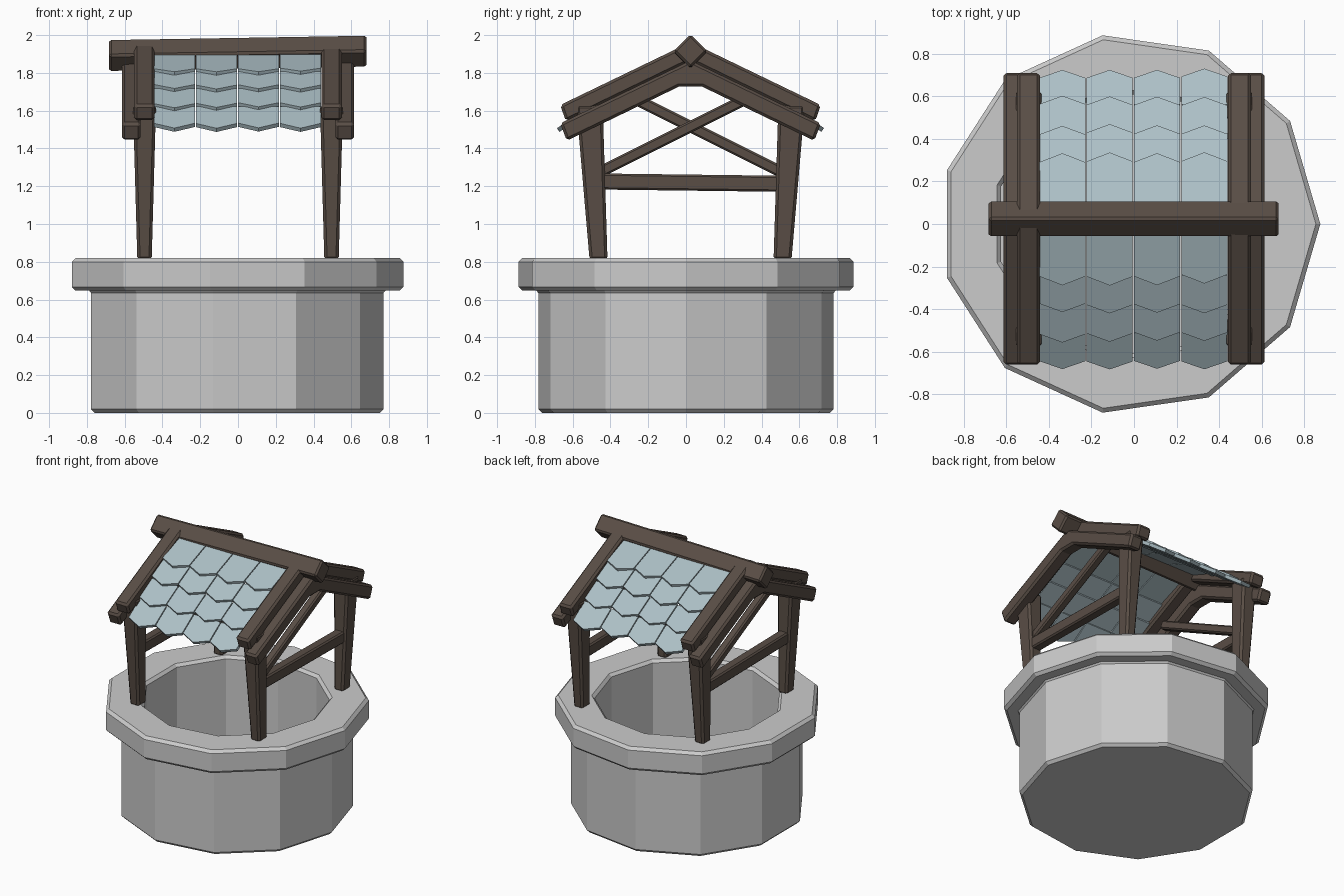
import bpy, bmesh, math, random
from mathutils import Vector

if "Cube" in bpy.data.objects:
    bpy.data.objects.remove(bpy.data.objects["Cube"])

random.seed(4)
CY = 0.024  # centre line of the timber frame in y


def material(name, rgb):
    m = bpy.data.materials.new(name)
    m.diffuse_color = (*rgb, 1)
    m.use_nodes = True
    m.node_tree.nodes["Principled BSDF"].inputs["Base Color"].default_value = m.diffuse_color
    return m


WOOD = material("dark_wood", (0.10, 0.075, 0.06))
SLATE = material("pale_slate", (0.42, 0.53, 0.57))


def prism(bm, a, b):
    """Solid between two matching loops of points."""
    va, vb = [bm.verts.new(p) for p in a], [bm.verts.new(p) for p in b]
    n = len(a)
    bm.faces.new(va)
    bm.faces.new(vb[::-1])
    for i in range(n):
        bm.faces.new((va[i], vb[i], vb[(i + 1) % n], va[(i + 1) % n]))


def finish(name, bm, mat=None, bevel=0):
    bmesh.ops.recalc_face_normals(bm, faces=bm.faces)
    me = bpy.data.meshes.new(name)
    bm.to_mesh(me)
    bm.free()
    ob = bpy.data.objects.new(name, me)
    bpy.context.collection.objects.link(ob)
    if mat:
        me.materials.append(mat)
    if bevel:
        mod = ob.modifiers.new("bevel", 'BEVEL')
        mod.width, mod.segments = bevel, 1
    return ob


def solid(name, a, b, mat, bevel):
    bm = bmesh.new()
    prism(bm, a, b)
    return finish(name, bm, mat, bevel)


def rect(x, y, z, wx, wy):
    return [(x + i * wx / 2, y + j * wy / 2, z)
            for i, j in ((-1, -1), (1, -1), (1, 1), (-1, 1))]


def bar(name, x, p, q, width, height):
    """Beam in the yz plane from p to q."""
    d = (Vector(q) - Vector(p)).normalized()
    n = Vector((-d.y, d.x)) * height / 2
    ends = []
    for e in (Vector(p), Vector(q)):
        ends.append([(x + sx * width / 2, *(e + sn * n))
                     for sx, sn in ((-1, -1), (1, -1), (1, 1), (-1, 1))])
    return solid(name, *ends, WOOD, 0.01)


# Stone well: an 11-sided turned profile with rim, hollow shaft and floor
profile = [(0.77, 0), (0.79, 0.02), (0.79, 0.635), (0.80, 0.647), (0.875, 0.647),
           (0.896, 0.667), (0.896, 0.80), (0.875, 0.82), (0.65, 0.82),
           (0.63, 0.80), (0.63, 0.10)]
bm = bmesh.new()
N = 11
rings = [[bm.verts.new((r * math.cos(math.tau * i / N) - 0.02,
                        r * math.sin(math.tau * i / N), z)) for i in range(N)]
         for r, z in profile]
for lo, hi in zip(rings, rings[1:]):
    for i in range(N):
        j = (i + 1) % N
        bm.faces.new((lo[i], lo[j], hi[j], hi[i]))
bm.faces.new(rings[0])
bm.faces.new(rings[-1])
finish("stone_well", bm)

# Two timber gable frames
SLOPE = 0.483


def chevron(x, apex_top, apex_low, top_out, low_out, flat=0):
    inner = [(0, apex_low)]
    if flat:
        inner = [(flat, apex_low - SLOPE * flat), (-flat, apex_low - SLOPE * flat)]
    pts = [(-top_out, apex_top - SLOPE * top_out), (0, apex_top),
           (top_out, apex_top - SLOPE * top_out),
           (low_out, apex_low - SLOPE * low_out), *inner,
           (-low_out, apex_low - SLOPE * low_out)]
    return [(x, CY + y, z) for y, z in pts]


for s, side in ((-1, "left"), (1, "right")):
    x = 0.495 * s
    # splayed, tapered legs
    for t, end in ((-1, "front"), (1, "back")):
        solid(f"{side}_{end}_leg",
              rect(x, CY + 0.487 * t, 0.81, 0.076, 0.095),
              rect(x, CY + 0.535 * t, 1.63, 0.122, 0.14), WOOD, 0.015)
    # rafters: upper pair over the roof edge, lower pair outside it
    solid(f"{side}_upper_rafters",
          chevron(0.442 * s, 1.963, 1.863, 0.69, 0.66),
          chevron(0.55 * s, 1.963, 1.863, 0.69, 0.66), WOOD, 0.014)
    solid(f"{side}_lower_rafters",
          chevron(0.515 * s, 1.866, 1.757, 0.69, 0.655, 0.06),
          chevron(0.614 * s, 1.866, 1.757, 0.69, 0.655, 0.06), WOOD, 0.014)
    # tie beam and one diagonal brace, mirrored between the gables
    bar(f"{side}_tie_beam", x, (CY - 0.48, 1.225), (CY + 0.48, 1.213), 0.075, 0.085)
    bar(f"{side}_brace", x, (CY - s * 0.47, 1.28), (CY + s * 0.30, 1.665), 0.06, 0.06)

# Ridge beam set on its corner, rising slightly to the right
diamond = [(0, 0.09), (0.09, 0), (0, -0.09), (-0.09, 0)]
solid("ridge_beam",
      [(-0.683, CY + y, 1.892 + z) for y, z in diamond],
      [(0.68, CY + y, 1.915 + z) for y, z in diamond], WOOD, 0.012)

# Pointed roof tiles: four overlapping rows of four on each slope
path = [(0.69, 1.49), (0.565, 1.597), (0.43, 1.695), (0.30, 1.785), (0.02, 1.915)]
for s, side in ((-1, "front"), (1, "back")):
    bm = bmesh.new()
    for (d0, z0), (d1, z1) in zip(path, path[1:]):
        low = Vector((0, CY + s * d0, z0))
        up = Vector((0, CY + s * d1, z1 - 0.022)) - low
        length = up.length + (0.05 if d1 > 0.1 else 0)
        up.normalize()
        normal = Vector((0, -up.z * (-s), abs(up.y))).normalized()
        for k in range(4):
            cx = -0.448 + 0.2225 * (k + 0.5)
            slip = random.uniform(-0.006, 0.006)
            h = 0.108
            outline = [(0, slip), (h, 0.045 + slip), (h, length),
                       (-h, length), (-h, 0.045 + slip)]
            a = [low + up * v + Vector((cx + u, 0, 0)) for u, v in outline]
            prism(bm, a, [p + normal * 0.024 for p in a])
    finish(f"{side}_roof_tiles", bm, SLATE)
